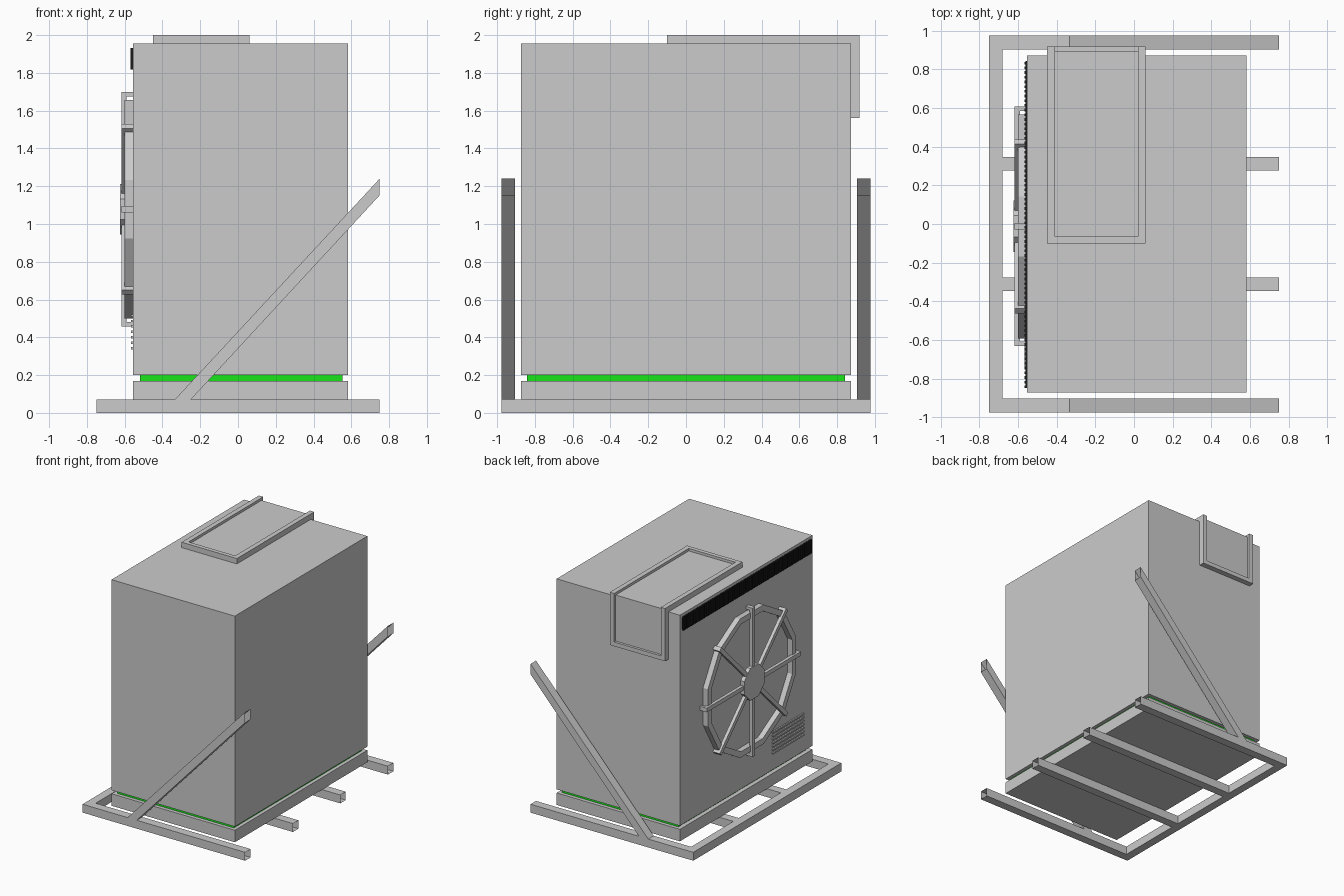
import bpy, bmesh, math
from mathutils import Matrix, Vector

cube = bpy.data.objects.get("Cube")
if cube:
    bpy.data.objects.remove(cube, do_unlink=True)


def material(name, color):
    m = bpy.data.materials.new(name)
    m.use_nodes = True
    m.diffuse_color = (*color, 1)
    m.node_tree.nodes["Principled BSDF"].inputs["Base Color"].default_value = (*color, 1)
    return m


GREY = material("light grey metal", (0.6, 0.6, 0.6))
GREEN = material("bright green", (0.01, 0.78, 0.01))
BLACK = material("black mesh", (0.012, 0.012, 0.012))


def finish(name, bm, mat):
    bmesh.ops.recalc_face_normals(bm, faces=bm.faces)
    mesh = bpy.data.meshes.new(name)
    bm.to_mesh(mesh)
    bm.free()
    mesh.materials.append(mat)
    ob = bpy.data.objects.new(name, mesh)
    bpy.context.scene.collection.objects.link(ob)
    return ob


def add_box(bm, lo, hi, turn=None):
    lo, hi = Vector(lo), Vector(hi)
    m = Matrix.Translation((lo + hi) / 2) @ Matrix.Diagonal((*(hi - lo), 1))
    return bmesh.ops.create_cube(bm, size=1, matrix=(turn or Matrix()) @ m)["verts"]


def box(name, lo, hi, mat=GREY, open_end=False):
    bm = bmesh.new()
    add_box(bm, lo, hi)
    if open_end:
        remove_end(bm)
    return finish(name, bm, mat)


def remove_end(bm):
    # open the tube at its +x end
    end = max(bm.faces, key=lambda f: f.calc_center_median().x)
    bmesh.ops.delete(bm, geom=[end], context='FACES_ONLY')


def add_prism(bm, profile, place, depth):
    # place maps a 2D point and a depth to 3D
    a = [bm.verts.new(place(p, depth[0])) for p in profile]
    b = [bm.verts.new(place(p, depth[1])) for p in profile]
    bm.faces.new(a)
    bm.faces.new(b)
    n = len(profile)
    for i in range(n):
        j = (i + 1) % n
        bm.faces.new((a[i], a[j], b[j], b[i]))


def along_x(p, d):
    return (d, p[0], p[1])


def along_y(p, d):
    return (p[0], d, p[1])


# Cabinet, gasket and plinth
L, R, F, B, TOP = -0.555, 0.582, -0.873, 0.873, 1.955
box("cabinet", (L, F, 0.2), (R, B, TOP))
box("green_gasket", (L + 0.035, F + 0.03, 0.17), (R - 0.03, B - 0.03, 0.2), GREEN)
box("plinth", (L, F, 0.07), (R, B, 0.17))

# Tube frame underneath
TUBE = 0.07
box("frame_side_tube", (-0.75, -0.975, 0), (-0.68, 0.975, TUBE))
for side, s in (("front", -1), ("back", 1)):
    for part, start, y in (("outer", -0.68, 0.94), ("inner", -0.68, 0.312)):
        box(f"{side}_{part}_tube", (start, s * y - 0.036, 0),
            (0.75, s * y + 0.036, TUBE), open_end=True)
    # Sloping brace with an upright cut end
    bm = bmesh.new()
    add_prism(bm, [(-0.335, TUBE), (-0.25, TUBE), (0.75, 1.152), (0.75, 1.24)],
              along_y, (s * 0.94 - 0.036, s * 0.94 + 0.036))
    remove_end(bm)
    finish(f"{side}_brace", bm, GREY)

# Hatch frame folded over the top and the back
X0, X1, Y0, Z0 = -0.45, 0.06, -0.10, 1.56
WIDE, HIGH = 0.04, 0.045


def folded(t, inset=0):
    y, z = Y0 + inset, Z0 + inset
    return [(y, TOP), (y, TOP + t), (B + t, TOP + t), (B + t, z), (B, z), (B, TOP)]


bm = bmesh.new()
add_prism(bm, folded(HIGH), along_x, (X0, X0 + WIDE))
add_prism(bm, folded(HIGH), along_x, (X1 - WIDE, X1))
add_box(bm, (X0 + WIDE, Y0, TOP), (X1 - WIDE, Y0 + 0.035, TOP + HIGH))
add_box(bm, (X0 + WIDE, B, Z0), (X1 - WIDE, B + HIGH, Z0 + 0.035))
finish("hatch_frame", bm, GREY)
bm = bmesh.new()
add_prism(bm, folded(0.024, 0.035), along_x, (X0 + WIDE, X1 - WIDE))
finish("hatch_panel", bm, GREY)

# Fan guard: twelve-sided ring, eight hooked spokes and a hub
FAN = Matrix.Translation((0, -0.012, 1.078))


def polygon(sides, radius):
    return [Vector((0, math.cos(a), math.sin(a))) * radius
            for a in (2 * math.pi * (i + 0.5) / sides for i in range(sides))]


bm = bmesh.new()
rings = []
for radius, x in ((0.60, L), (0.60, -0.6), (0.55, -0.6), (0.55, L)):
    rings.append([bm.verts.new(FAN @ (p + Vector((x, 0, 0)))) for p in polygon(12, radius)])
for k in range(4):
    a, b = rings[k], rings[(k + 1) % 4]
    for i in range(12):
        j = (i + 1) % 12
        bm.faces.new((a[i], a[j], b[j], b[i]))
finish("fan_ring", bm, GREY)

bm = bmesh.new()
for i in range(8):
    turn = FAN @ Matrix.Rotation(i * math.pi / 4, 4, 'X')
    add_box(bm, (-0.618, -0.017, 0.08), (-0.59, 0.017, 0.62), turn)
    add_box(bm, (-0.59, -0.017, 0.597), (L, 0.017, 0.62), turn)
finish("fan_spokes", bm, GREY)

bm = bmesh.new()
hub = [(p.y, p.z) for p in polygon(8, 0.145)]
add_prism(bm, hub, lambda p, d: FAN @ Vector((d, p[0], p[1])), (-0.624, -0.59))
finish("fan_hub", bm, GREY)

# Dark finned intake strip below the roof edge
bm = bmesh.new()
add_box(bm, (L - 0.006, -0.845, 1.825), (L, 0.845, 1.925))
FINS = 70
for i in range(FINS):
    y = -0.85 + 1.7 * i / FINS
    add_box(bm, (L - 0.013, y, 1.818), (L, y + 0.014, 1.932))
finish("intake_strip", bm, BLACK)

# Small louvre slats in the lower front corner
bm = bmesh.new()
for i in range(7):
    z = 0.335 + i * 0.029
    add_box(bm, (L - 0.011, -0.75, z), (L, -0.34, z + 0.013))
finish("louvre_slats", bm, GREY)
